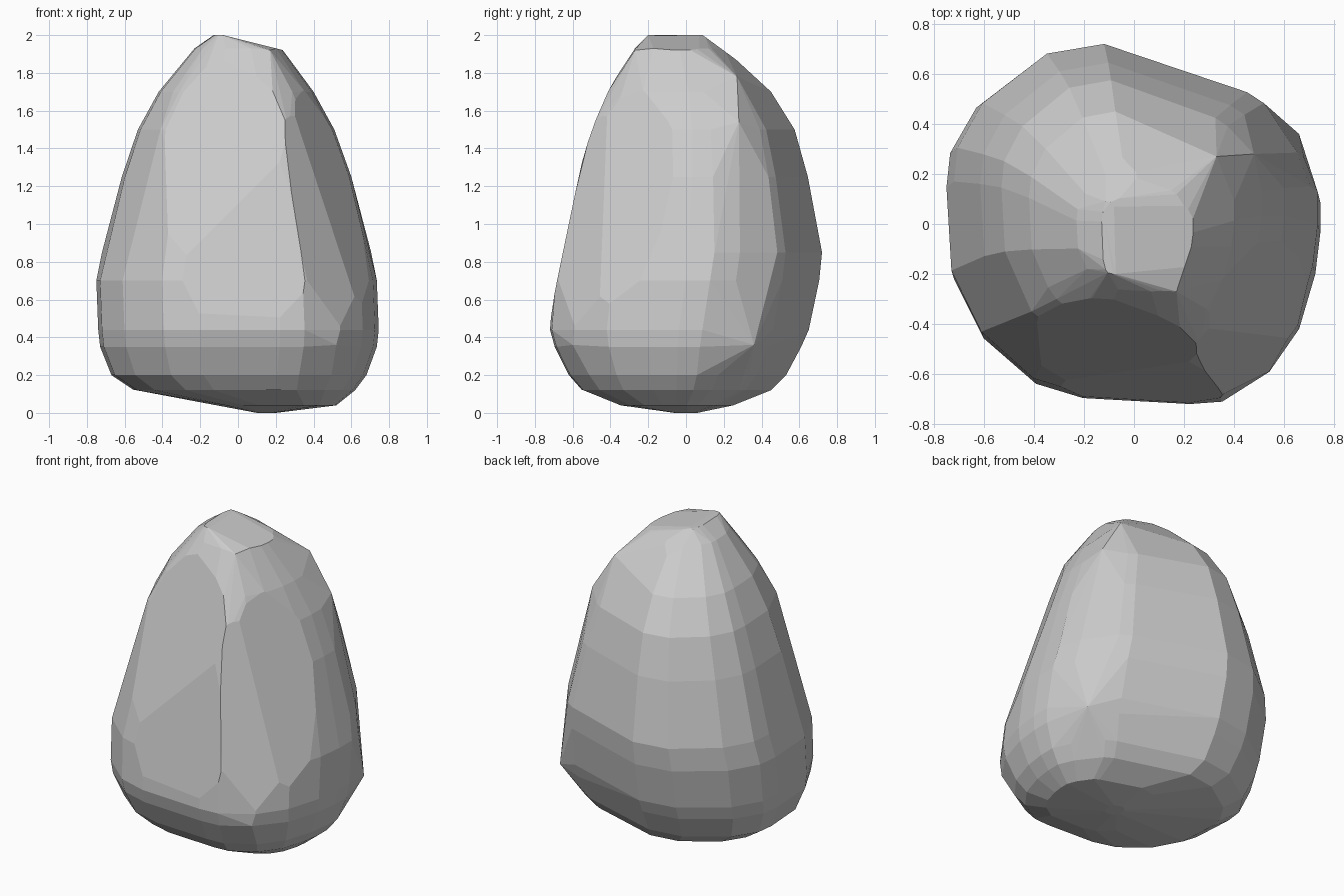
import bpy, bmesh, math
from mathutils import Vector

if "Cube" in bpy.data.objects:
    bpy.data.objects.remove(bpy.data.objects["Cube"])

# plan outline of the boulder, counter-clockwise
OUTLINE = [(-.12, .72), (-.36, .68), (-.63, .475), (-.735, .29), (-.75, .15),
           (-.73, -.19), (-.61, -.44), (-.4, -.63), (-.21, -.69), (.22, -.715),
           (.35, -.705), (.54, -.58), (.66, -.4), (.725, -.17), (.745, .0),
           (.745, .13), (.69, .27), (.55, .475), (.48, .52), (.2, .615)]

# height, then x and y extents of the boulder at that height
LEVELS = [(0, .1, .2, -.06, .06), (.04, -.12, .52, -.35, .25),
          (.12, -.55, .62, -.55, .45), (.2, -.67, .68, -.62, .53),
          (.35, -.73, .735, -.695, .61), (.44, -.74, .745, -.72, .65),
          (.7, -.75, .735, -.70, .705), (.85, -.72, .705, -.665, .72),
          (1.25, -.615, .6, -.575, .645), (1.5, -.53, .51, -.505, .575),
          (1.7, -.42, .4, -.42, .45), (1.93, -.23, .23, -.27, .2),
          (2.0, -.13, -.06, -.2, .1)]

# bulging corners: upper right back, upper left front, lower right back
CORNERS = [(.33, .27, 1.78), (.48, .28, 1.54), (.50, .1, 1.5),
           (-.41, -.35, 1.5), (-.31, -.3, 1.7), (.66, .36, .36),
           (.27, -.5, 1.5), (.17, -.27, 1.92), (.52, -.6, .36)]

# large flat facets: (point on facet, outward direction)
FACETS = [((.27, -.5, 1.5), (-.2, -1, .35)),      # upper front
          ((.3, -.7, .6), (-.05, -1, .2)),        # lower front
          ((.26, -.5, 1.46), (1, -1, .37)),       # front right corner
          ((.5, -.28, 1.2), (1, -.5, .35)),       # right
          ((-.08, 0, 2.0), (.25, 0, 1)),          # tilted top
          ((0, .17, 1.94), (0, .22, .3)),         # back of the top
          ((.18, .63, .85), (.3, .95, .08))]      # back right


def hull(points):
    bm = bmesh.new()
    for p in points:
        bm.verts.new(p)
    bmesh.ops.convex_hull(bm, input=bm.verts[:])
    inner = [v for v in bm.verts if not v.link_faces]
    bmesh.ops.delete(bm, geom=inner, context='VERTS')
    return bm


# stack of scaled outlines plus corners
points = list(CORNERS)
for z, x0, x1, y0, y1 in LEVELS:
    for x, y in OUTLINE:
        u, v = (x + .75) / 1.495, (y + .715) / 1.435
        points.append((x0 + u * (x1 - x0), y0 + v * (y1 - y0), z))
bm = hull(points)

# shear off the flat facets
for co, no in FACETS:
    bmesh.ops.bisect_plane(bm, geom=bm.verts[:] + bm.edges[:] + bm.faces[:],
                           plane_co=co, plane_no=Vector(no).normalized(),
                           clear_outer=True)
points = [v.co.copy() for v in bm.verts]
bm.free()
bm = hull(points)

# merge nearly flat neighbours into broad facets
bmesh.ops.remove_doubles(bm, verts=bm.verts[:], dist=.01)
bmesh.ops.dissolve_limit(bm, angle_limit=math.radians(4),
                         verts=bm.verts[:], edges=bm.edges[:])
bmesh.ops.recalc_face_normals(bm, faces=bm.faces[:])

mesh = bpy.data.meshes.new("boulder")
bm.to_mesh(mesh)
bm.free()
boulder = bpy.data.objects.new("boulder", mesh)
bpy.context.collection.objects.link(boulder)
